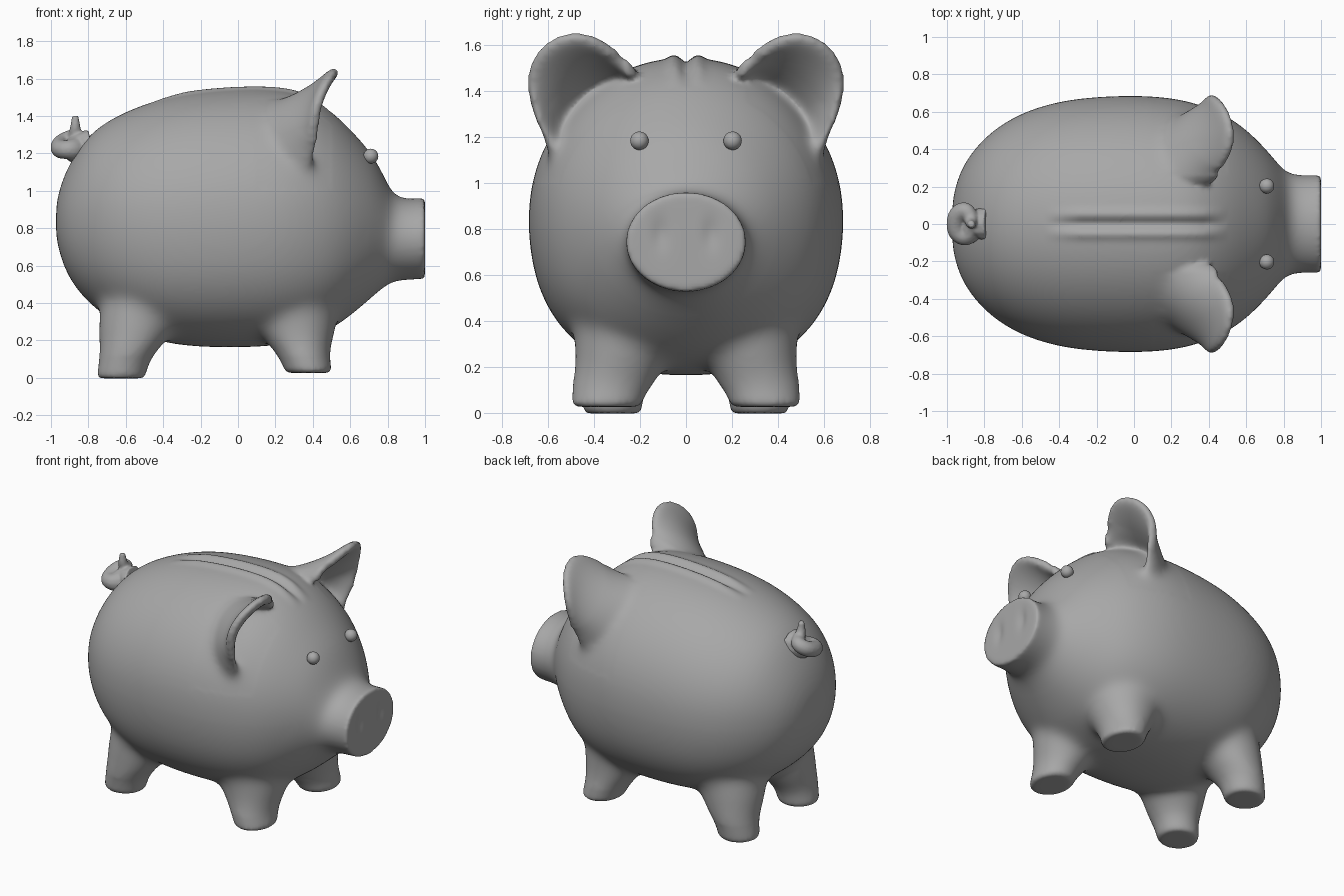
import bpy, bmesh, math
from mathutils import Vector

if "Cube" in bpy.data.objects:
    bpy.data.objects.remove(bpy.data.objects["Cube"])

SIDES = 40
GREY = bpy.data.materials.new("grey")
GREY.diffuse_color = (.39, .39, .39, 1)
GREY.use_nodes = True
GREY.node_tree.nodes["Principled BSDF"].inputs["Base Color"].default_value = GREY.diffuse_color


def add_object(name, me):
    ob = bpy.data.objects.new(name, me)
    bpy.context.scene.collection.objects.link(ob)
    return ob


def add_bmesh(name, bm):
    bmesh.ops.recalc_face_normals(bm, faces=bm.faces)
    me = bpy.data.meshes.new(name)
    bm.to_mesh(me)
    bm.free()
    return add_object(name, me)


def finish(ob):
    me = ob.data
    me.polygons.foreach_set("use_smooth", [True] * len(me.polygons))
    me.materials.clear()
    me.materials.append(GREY)


def bake(ob):
    """Replace an object by a mesh with its modifiers applied."""
    dg = bpy.context.evaluated_depsgraph_get()
    me = bpy.data.meshes.new_from_object(ob.evaluated_get(dg))
    name = ob.name
    bpy.data.objects.remove(ob)
    new = add_object(name, me)
    finish(new)
    return new


def add_smooth(ob, iterations, group=""):
    sm = ob.modifiers.new("soften", 'SMOOTH')
    sm.factor = .5
    sm.iterations = iterations
    sm.vertex_group = group


def strip(bm, rows, closed):
    """Skin neighbouring rows of points with quads."""
    rows = [[bm.verts.new(p) for p in r] for r in rows]
    n = len(rows[0])
    for a, b in zip(rows, rows[1:]):
        for i in range(n if closed else n - 1):
            j = (i + 1) % n
            bm.faces.new((a[i], a[j], b[j], b[i]))
    if closed:
        bm.faces.new(rows[0])
        bm.faces.new(rows[-1])


def circle(power=2):
    """Unit circle whose lower half is squared off by a power above 2."""
    pts = []
    for i in range(SIDES):
        a = 2 * math.pi * i / SIDES
        c, s = math.cos(a), math.sin(a)
        if s < 0:
            k = (abs(c) ** power + abs(s) ** power) ** (-1 / power)
            c, s = c * k, s * k
        pts.append((c, s))
    return pts


bm = bmesh.new()

# Body and snout stations along x: x, bottom, top, half width
stations = [
    (-.973, .78, .88, .05), (-.968, .72, .95, .14), (-.945, .63, 1.04, .235),
    (-.9, .52, 1.15, .34), (-.8, .395, 1.305, .465), (-.65, .285, 1.405, .575),
    (-.45, .195, 1.485, .648), (-.25, .165, 1.53, .679), (0, .16, 1.55, .69),
    (.2, .17, 1.55, .677), (.35, .195, 1.525, .642), (.5, .255, 1.43, .58),
    (.62, .345, 1.31, .49), (.72, .435, 1.195, .385), (.78, .485, 1.08, .31),
    (.82, .51, .995, .275), (.87, .522, .962, .263), (.93, .525, .957, .26),
    (.985, .528, .962, .262), (.998, .53, .962, .262), (1.0, .535, .957, .257),
    (1.0, .62, .87, .15)]
strip(bm, [[(x, w * c, (lo + hi) / 2 + (hi - lo) / 2 * s)
            for c, s in circle(2 + .4 * max(0, min(1, (.8 - x) / .3)))]
           for x, lo, hi, w in stations], True)

# Legs: z, centre x, centre y, radius x, radius y
hind = [(-.003, -.625, .32, .06, .06), (-.003, -.625, .32, .127, .124),
        (.012, -.625, .32, .13, .127), (.1, -.605, .32, .136, .14),
        (.17, -.575, .30, .165, .175), (.24, -.545, .27, .205, .205),
        (.34, -.53, .26, .215, .215), (.45, -.51, .25, .205, .21),
        (.58, -.49, .23, .18, .2), (.7, -.46, .2, .14, .15)]
front = [(.026, .377, .345, .06, .07), (.026, .377, .345, .122, .148),
         (.042, .376, .345, .126, .152), (.1, .357, .33, .134, .165),
         (.17, .335, .30, .16, .19), (.24, .31, .27, .215, .215),
         (.34, .31, .265, .22, .225), (.45, .29, .26, .22, .22),
         (.58, .26, .24, .2, .22), (.7, .24, .2, .15, .16)]
for leg in (hind, front):
    for side in (1, -1):
        strip(bm, [[(cx + rx * c, side * (cy + ry * s), z) for c, s in circle()]
                   for z, cx, cy, rx, ry in leg], True)

# Ears: cupped shells between a forward rim and a base sunk in the body
rim = [(.43, .22, 1.455), (.475, .30, 1.555), (.525, .38, 1.63), (.54, .48, 1.66),
       (.515, .59, 1.635), (.46, .675, 1.55), (.42, .70, 1.435),
       (.405, .66, 1.28), (.37, .585, 1.12)]
base = [(.25, .215, 1.46), (.19, .25, 1.46), (.16, .32, 1.43), (.14, .38, 1.39),
        (.15, .44, 1.34), (.18, .50, 1.28), (.22, .55, 1.21),
        (.29, .56, 1.14), (.34, .56, 1.09)]
for side in (1, -1):
    eb = bmesh.new()
    rows = []
    for t in (0, .25, .5, .75, 1):
        pts = [Vector(b).lerp(Vector(r), t) for b, r in zip(base, rim)]
        rows.append([(p.x + .04 * math.sin(math.pi * t), side * p.y, p.z) for p in pts])
    strip(eb, rows, False)
    ear = add_bmesh("ear", eb)
    so = ear.modifiers.new("thickness", 'SOLIDIFY')
    so.thickness = .06
    so.offset = 0
    ear = bake(ear)
    bm.from_mesh(ear.data)
    bpy.data.objects.remove(ear)

# Fuse body, snout, legs and ears into one smooth skin
body = add_bmesh("body", bm)
body.modifiers.new("round", 'SUBSURF').levels = 2
rm = body.modifiers.new("fuse", 'REMESH')
rm.mode = 'VOXEL'
rm.voxel_size = .014
add_smooth(body, 8)
body = bake(body)

# Blend the hips and shoulders into the belly, and the ear roots into the head
blend = body.vertex_groups.new(name="blend")
for v in body.data.vertices:
    x, y, z = v.co
    w = min(1, (z - .12) / .1, (.8 - z) / .15, (.7 - x) / .1)
    root = math.hypot(y / .67, (z - .86) / .69)
    if z > 1 and .1 < x < .5 and abs(y) > .26:
        w = max(0, min(.6, (1.13 - root) / .1))
    if w > 0:
        blend.add([v.index], w, 'REPLACE')
add_smooth(body, 100, "blend")
body = bake(body)


def bump(d, w):
    return math.exp(-(d / w) ** 2)


# Coin slot ridges on the back, shallow nostrils on the snout
for v in body.data.vertices:
    x, y, z = v.co
    if z > 1.3 and abs(y) < .19:
        fade = max(0, min(1, (x + .48) / .2, (.5 - x) / .12))
        v.co.z += fade * (.014 * bump(abs(y) - .055, .028) - .018 * bump(y, .022))
    if x > .985:
        d = math.hypot((abs(y) - .11) / .045, (z - .78) / .085)
        v.co.x -= .012 * bump(d, .8)

# Eyes
for name, side in (("left_eye", 1), ("right_eye", -1)):
    bm = bmesh.new()
    bmesh.ops.create_uvsphere(bm, u_segments=24, v_segments=14, radius=.04)
    bmesh.ops.translate(bm, verts=bm.verts, vec=(.71, side * .203, 1.185))
    finish(add_bmesh(name, bm))

# Curly tail: tapered tube along a small loop, thick at the root
path = [(-.78, 0, 1.24, 2), (-.86, 0, 1.22, 1.9), (-.90, -.075, 1.22, 1.1),
        (-.955, -.04, 1.22, 1.1), (-.95, .05, 1.25, 1.1), (-.90, .08, 1.28, 1),
        (-.87, .03, 1.29, .9), (-.87, -.005, 1.34, .6), (-.87, 0, 1.40, .4)]
cu = bpy.data.curves.new("tail", 'CURVE')
cu.dimensions = '3D'
cu.bevel_depth = .046
cu.bevel_resolution = 4
cu.use_fill_caps = True
sp = cu.splines.new('NURBS')
sp.points.add(len(path) - 1)
for pt, (x, y, z, r) in zip(sp.points, path):
    pt.co = (x, y, z, 1)
    pt.radius = r
sp.order_u = 3
sp.use_endpoint_u = True
sp.resolution_u = 6
tail = bake(add_object("tail", cu))
rm = tail.modifiers.new("fuse", 'REMESH')
rm.mode = 'VOXEL'
rm.voxel_size = .008
add_smooth(tail, 6)
bake(tail)
